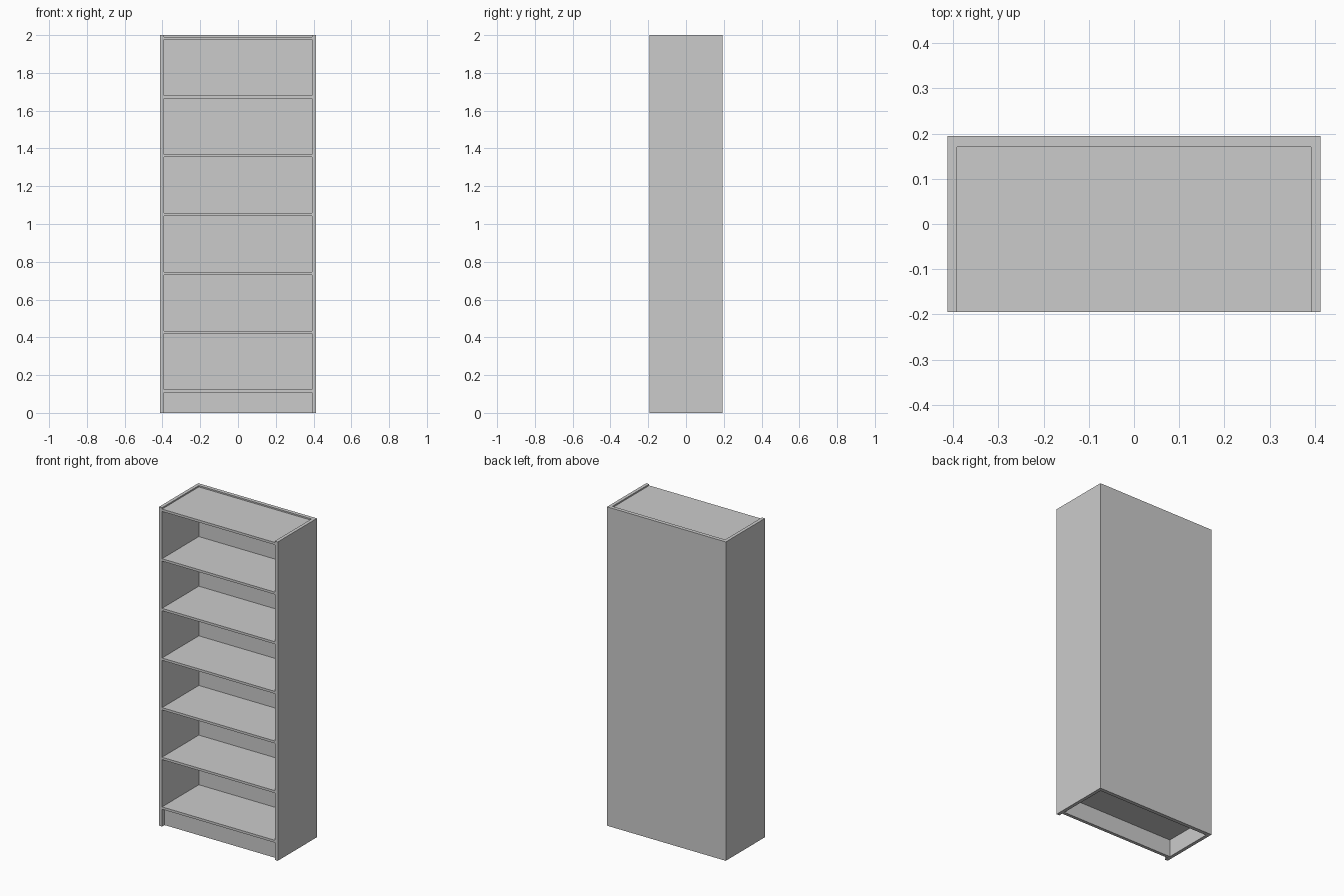
import bpy

if "Cube" in bpy.data.objects:
    bpy.data.objects.remove(bpy.data.objects["Cube"])

W, D, H = 0.412, 0.194, 2.0      # half width, half depth, height
SIDE, BACK, SHELF = 0.021, 0.024, 0.015


def box(name, x0, x1, y0, y1, z0, z1):
    bpy.ops.mesh.primitive_cube_add(
        size=1, location=((x0 + x1) / 2, (y0 + y1) / 2, (z0 + z1) / 2))
    ob = bpy.context.object
    ob.name = name
    ob.scale = (x1 - x0, y1 - y0, z1 - z0)
    bpy.ops.object.transform_apply(location=False, rotation=False, scale=True)
    return ob


inner = W - SIDE
back_y = D - BACK

# Side panels
box("left_side_panel", -W, -inner, -D, D, 0, H)
box("right_side_panel", inner, W, -D, D, 0, H)

# Back panel between the sides
box("back_panel", -inner, inner, back_y, D, 0, H)

# Bottom shelf, five middle shelves and the slightly sunken top
for i in range(7):
    z = 0.116 + i * 0.3113
    name = "top_panel" if i == 6 else f"shelf_{i + 1}"
    box(name, -inner, inner, -D, back_y, z - SHELF / 2, z + SHELF / 2)

# Recessed kick board below the bottom shelf
box("kick_board", -inner, inner, -D + 0.025, -D + 0.045, 0, 0.116 - SHELF / 2)
